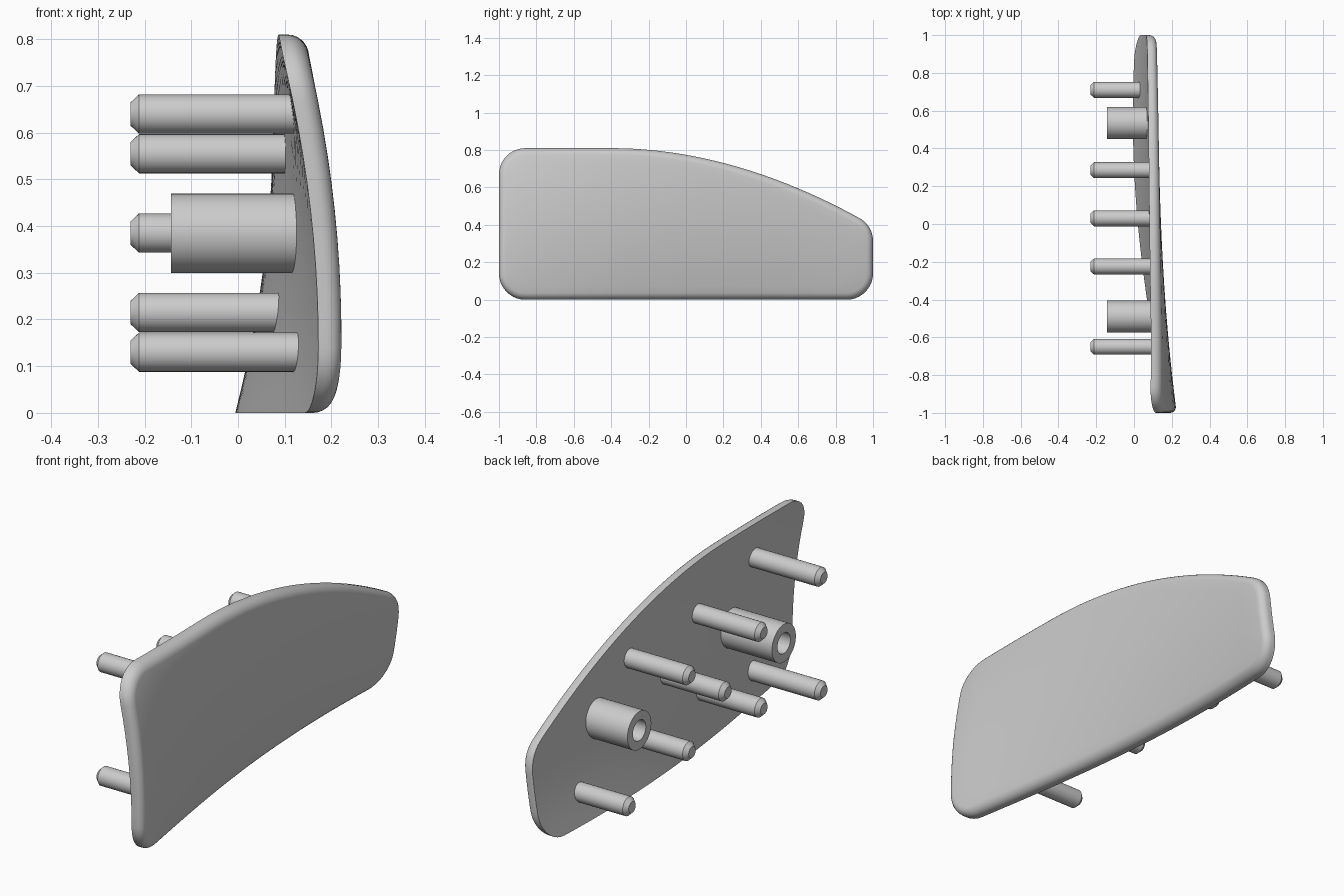
import bpy, bmesh, math
from mathutils import Vector

if "Cube" in bpy.data.objects:
    bpy.data.objects.remove(bpy.data.objects["Cube"], do_unlink=True)

grey = bpy.data.materials.new("light_grey")
grey.use_nodes = True
grey.diffuse_color = (0.6, 0.6, 0.6, 1)
grey.node_tree.nodes["Principled BSDF"].inputs["Base Color"].default_value = (0.6, 0.6, 0.6, 1)

THICK, FILLET = 0.054, 0.036


def inner_x(y, z):
    """Twisted, gently bowed back face of the panel."""
    crown = 0.089 - 0.041 * y + 0.035 * y**2 - 0.007 * y**3
    middle = 0.585 + 0.22 * y - 0.22 * y**2
    return crown - 0.2 * (z - middle) ** 2


def finish(bm, name):
    bmesh.ops.recalc_face_normals(bm, faces=bm.faces[:])
    mesh = bpy.data.meshes.new(name)
    bm.to_mesh(mesh)
    bm.free()
    mesh.materials.append(grey)
    obj = bpy.data.objects.new(name, mesh)
    bpy.context.collection.objects.link(obj)
    bpy.ops.object.select_all(action="DESELECT")
    obj.select_set(True)
    bpy.context.view_layer.objects.active = obj
    bpy.ops.object.shade_smooth_by_angle(angle=math.radians(35))
    return obj


def bridge(bm, a, b):
    for i in range(len(a)):
        j = (i + 1) % len(a)
        bm.faces.new((a[i], a[j], b[j], b[i]))


def bezier(p0, p1, p2, p3, count):
    """Points along a cubic, without its last point."""
    pts = [Vector(p) for p in (p0, p1, p2, p3)]
    out = []
    for i in range(count):
        t = i / count
        s = 1 - t
        out.append(pts[0] * s**3 + pts[1] * 3 * s * s * t + pts[2] * 3 * s * t * t + pts[3] * t**3)
    return out


def line(a, b, count):
    return [Vector(a).lerp(Vector(b), i / count) for i in range(count)]


def corner(a, c, b, count=10):
    a, b, c = Vector(a), Vector(b), Vector(c)
    return bezier(a, a.lerp(c, 0.55), b.lerp(c, 0.55), b, count)


def panel():
    # Side outline in (y, z)
    loop = line((-0.86, 0), (0.86, 0), 28)
    loop += corner((0.86, 0), (1, 0), (1, 0.14))
    loop += line((1, 0.14), (1, 0.31), 4)
    loop += bezier((1, 0.31), (1, 0.37), (0.97, 0.415), (0.92, 0.44), 8)
    loop += bezier((0.92, 0.44), (0.5, 0.67), (0.05, 0.81), (-0.4, 0.81), 24)
    loop += line((-0.4, 0.81), (-0.86, 0.81), 8)
    loop += corner((-0.86, 0.81), (-1, 0.81), (-1, 0.67))
    loop += line((-1, 0.67), (-1, 0.14), 9)
    loop += corner((-1, 0.14), (-1, 0), (-0.86, 0))
    n = len(loop)
    inward = []
    for i in range(n):
        d = (loop[(i + 1) % n] - loop[i - 1]).normalized()
        inward.append(Vector((-d.y, d.x)))
    centre = Vector((0, 0.39))
    bm = bmesh.new()

    def ring(points, height):
        return [bm.verts.new((inner_x(p.x, p.y) + height, p.x, p.y)) for p in points]

    def cap(start_ring, points, height, steps=10):
        last = start_ring
        for k in range(1, steps):
            new = ring([p.lerp(centre, k / steps) for p in points], height)
            bridge(bm, last, new)
            last = new
        tip = ring([centre], height)[0]
        for i in range(n):
            bm.faces.new((last[i], last[(i + 1) % n], tip))

    # Sharp back edge, straight rim, rounded front edge
    back = ring(loop, 0)
    cap(back, loop, 0)
    last, points, steps = back, loop, 6
    for k in range(steps + 1):
        a = math.pi / 2 * k / steps
        inset = FILLET * (1 - math.cos(a))
        points = [p + m * inset for p, m in zip(loop, inward)]
        new = ring(points, THICK - FILLET + FILLET * math.sin(a))
        bridge(bm, last, new)
        last = new
    cap(last, points, THICK)
    return finish(bm, "curved_panel")


def lathe(name, y, z, profile, segments=32):
    """Closed solid turned about an axis along x, from (x, radius) pairs."""
    bm = bmesh.new()
    rings = []
    for x, r in profile:
        angles = [2 * math.pi * i / segments for i in range(segments)]
        rings.append([bm.verts.new((x, y + r * math.cos(a), z + r * math.sin(a))) for a in angles])
    for a, b in zip(rings, rings[1:]):
        bridge(bm, a, b)
    bm.faces.new(rings[0])
    bm.faces.new(rings[-1])
    return finish(bm, name)


panel()

# Locating pins with chamfered tips
pins = [(-0.65, 0.64), (-0.65, 0.13), (-0.225, 0.555), (-0.225, 0.215),
        (0.285, 0.555), (0.285, 0.215), (0.03, 0.385), (0.71, 0.13)]
for i, (y, z) in enumerate(pins):
    root = inner_x(y, z) + 0.02
    lathe(f"pin_{i + 1}", y, z, [(-0.23, 0.025), (-0.212, 0.042), (root, 0.042)])

# Hollow screw bosses
for name, y in (("front_boss", -0.49), ("back_boss", 0.535)):
    z = 0.385
    root = inner_x(y, z) + 0.025
    lathe(name, y, z, [(0.03, 0.046), (-0.143, 0.046), (-0.143, 0.085), (root, 0.085)])
